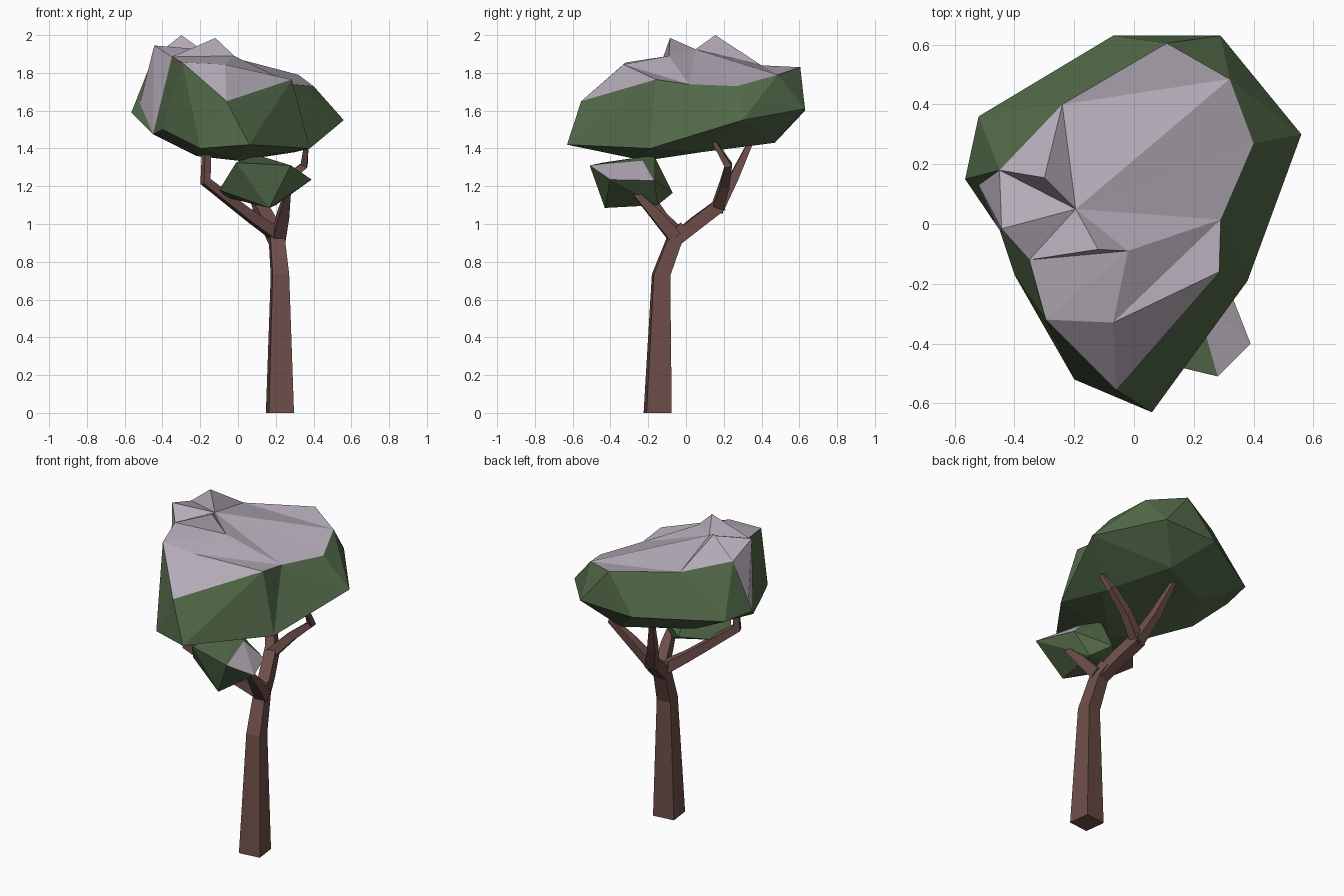
import bpy, bmesh
from mathutils import Vector
from mathutils.geometry import delaunay_2d_cdt

if "Cube" in bpy.data.objects:
    bpy.data.objects.remove(bpy.data.objects["Cube"])


def material(name, rgb):
    m = bpy.data.materials.new(name)
    m.diffuse_color = (*rgb, 1)
    m.use_nodes = True
    m.node_tree.nodes["Principled BSDF"].inputs["Base Color"].default_value = m.diffuse_color
    return m


GREEN = material("leaf green", (0.085, 0.143, 0.066))
SNOW = material("pale snow", (0.47, 0.42, 0.49))
BARK = material("brown bark", (0.155, 0.077, 0.067))


def finish(bm, name, *mats):
    bmesh.ops.recalc_face_normals(bm, faces=bm.faces[:])
    me = bpy.data.meshes.new(name)
    bm.to_mesh(me)
    bm.free()
    for m in mats:
        me.materials.append(m)
    ob = bpy.data.objects.new(name, me)
    bpy.context.collection.objects.link(ob)
    return ob


def limb(name, path, roll=(1, 0.12, 0)):
    """Four-sided tapering limb; path items are x, y, z, half width."""
    bm = bmesh.new()
    pts = [Vector(p[:3]) for p in path]
    rings = []
    for i, p in enumerate(pts):
        t = (pts[min(i + 1, len(pts) - 1)] - pts[max(i - 1, 0)]).normalized()
        if i == 0 and p.z == 0:
            t = Vector((0, 0, 1))
        u = Vector(roll)
        u = (u - t * u.dot(t)).normalized()
        v = t.cross(u)
        r = path[i][3]
        rings.append([bm.verts.new(p + u * a * r + v * b * r)
                      for a, b in ((-1, -1), (1, -1), (1, 1), (-1, 1))])
    for lo, hi in zip(rings, rings[1:]):
        for k in range(4):
            n = (k + 1) % 4
            bm.faces.new((lo[k], lo[n], hi[n], hi[k]))
    bm.faces.new(rings[0])
    bm.faces.new(rings[-1])
    return finish(bm, name, BARK)


# Trunk and branches
limb("trunk", [(0.222, -0.15, 0, 0.067), (0.222, -0.132, 0.73, 0.044),
               (0.205, -0.06, 0.92, 0.038), (0.185, -0.01, 0.98, 0.034)])
limb("back_limb", [(0.205, -0.065, 0.91, 0.034), (0.16, 0.06, 1.01, 0.036),
                   (0.11, 0.18, 1.10, 0.034)])
limb("back_right_branch", [(0.11, 0.165, 1.08, 0.03), (0.23, 0.205, 1.21, 0.025),
                           (0.35, 0.225, 1.31, 0.019), (0.365, 0.14, 1.45, 0.01)],
     (0, 1, 0))
limb("back_left_branch", [(0.12, 0.165, 1.08, 0.032), (0.055, 0.25, 1.24, 0.024),
                          (-0.01, 0.35, 1.45, 0.012)])
limb("left_branch", [(0.2, -0.06, 0.95, 0.034), (0.08, -0.13, 1.03, 0.027),
                     (-0.172, -0.26, 1.225, 0.023), (-0.165, -0.24, 1.45, 0.017)],
     (0.5, -1, 0))
limb("front_branch", [(0.215, -0.06, 0.93, 0.034), (0.24, -0.16, 1.05, 0.029),
                      (0.265, -0.275, 1.17, 0.014)])

# Canopy: widest rim, snow vertices (edge loop first, then peaks), underside
rim = [(0.29, 0.63, 1.61), (-0.07, 0.63, 1.6), (-0.52, 0.36, 1.59),
       (-0.565, 0.15, 1.59), (-0.45, -0.02, 1.475), (-0.40, -0.17, 1.5),
       (-0.20, -0.52, 1.40), (0.06, -0.63, 1.42), (0.38, -0.19, 1.40),
       (0.56, 0.30, 1.55)]
cap = [(0.11, 0.605, 1.83), (-0.24, 0.40, 1.84), (-0.45, 0.18, 1.88),
       (-0.52, 0.13, 1.64), (-0.35, -0.12, 1.885), (-0.295, -0.32, 1.855),
       (-0.06, -0.555, 1.65), (0.285, -0.16, 1.765), (0.29, 0.015, 1.74),
       (0.40, 0.27, 1.73), (0.32, 0.485, 1.79),
       (-0.30, 0.155, 2.0), (-0.12, -0.085, 1.985), (-0.195, 0.05, 1.925),
       (-0.02, -0.09, 1.89), (-0.07, -0.33, 1.845), (-0.443, -0.016, 1.945)]
under = [(0.0, -0.22, 1.335), (-0.22, -0.12, 1.36), (0.30, 0.08, 1.38),
         (0.12, 0.47, 1.43), (-0.25, 0.27, 1.44)]
snow_loop = [10, 11, 12, 13, 4, 14, 15, 16, 17, 18, 19, 20]
creases = [(23, 20), (23, 18), (23, 11), (23, 12), (23, 26), (23, 14),
           (14, 24), (24, 18), (25, 18), (25, 17), (25, 24),
           (12, 26), (26, 14), (26, 4)]


def loop_edges(ids):
    return list(zip(ids, ids[1:] + ids[:1]))


def triangles(points, edges):
    """Triangulate points in plan, keeping the given edges."""
    res = delaunay_2d_cdt([Vector(p[:2]) for p in points], edges, [], 1, 1e-5)
    return [[res[3][i][0] for i in f] for f in res[2]]


def inside(x, y, poly):
    odd = False
    for a, b in zip(poly, poly[1:] + poly[:1]):
        if (a[1] > y) != (b[1] > y):
            if x < a[0] + (y - a[1]) * (b[0] - a[0]) / (b[1] - a[1]):
                odd = not odd
    return odd


bm = bmesh.new()
top = rim + cap
verts = [bm.verts.new(p) for p in top]
low = verts[:10] + [bm.verts.new(p) for p in under]
outline = [top[i] for i in snow_loop]
rim_edges = loop_edges(list(range(10)))
for f in triangles(top, rim_edges + loop_edges(snow_loop) + creases):
    face = bm.faces.new([verts[i] for i in f])
    c = face.calc_center_median()
    face.material_index = int(inside(c.x, c.y, outline))
for f in triangles(rim + under, rim_edges):
    bm.faces.new([low[i] for i in reversed(f)])
finish(bm, "canopy", GREEN, SNOW)

# Small leaf cluster under the canopy, snowy on its outer top
bm = bmesh.new()
for p in [(0.28, -0.51, 1.31), (0.39, -0.40, 1.235), (0.30, -0.17, 1.23),
          (0.20, -0.23, 1.335), (-0.01, -0.44, 1.325), (-0.10, -0.30, 1.18),
          (0.165, -0.43, 1.085), (-0.06, -0.20, 1.14), (0.10, -0.07, 1.165),
          (0.10, -0.17, 1.365), (0.20, -0.15, 1.10)]:
    bm.verts.new(p)
bmesh.ops.convex_hull(bm, input=bm.verts[:])
bm.normal_update()
for f in bm.faces:
    f.material_index = int(f.normal.z > 0.3 and f.calc_center_median().x > 0.22)
finish(bm, "small_leaf_cluster", GREEN, SNOW)
